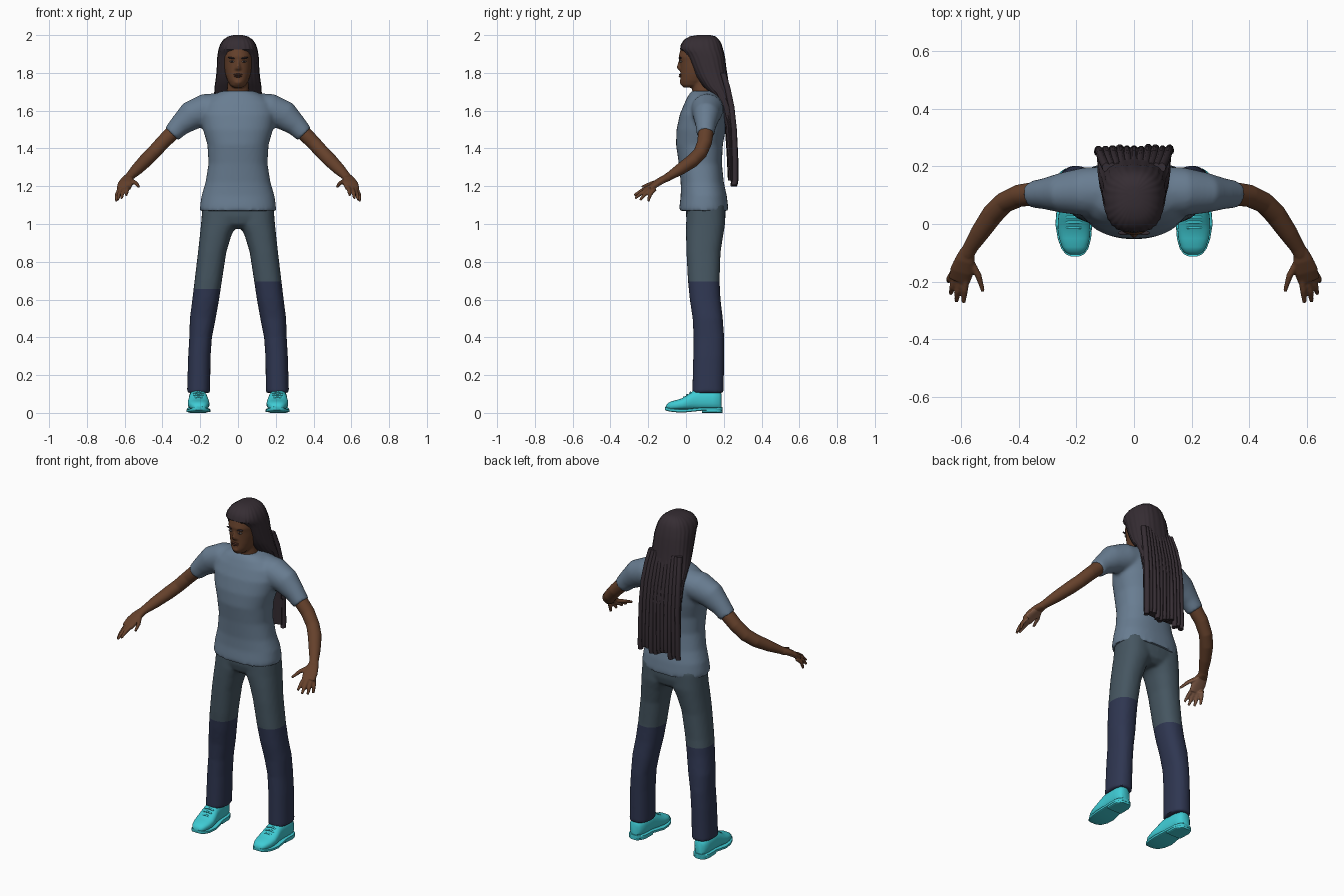
import bpy, bmesh, math, random
from mathutils import Vector

random.seed(4)
UP = Vector((0, 0, 1))


def material(name, r, g, b):
    m = bpy.data.materials.new(name)
    m.diffuse_color = (r, g, b, 1)
    return m


SKIN = material("brown skin", 0.13, 0.052, 0.024)
PALM = material("palm skin", 0.26, 0.125, 0.075)
LIPS = material("lips", 0.085, 0.032, 0.02)
HAIR = material("dark hair", 0.036, 0.026, 0.033)
SHIRT = material("blue grey shirt", 0.14, 0.205, 0.285)
SLATE = material("slate trousers", 0.06, 0.092, 0.118)
NAVY = material("navy trousers", 0.028, 0.037, 0.082)
CYAN = material("cyan shoes", 0.05, 0.6, 0.66)
WHITE = material("eye white", 0.3, 0.25, 0.22)


def loft(bm, sections, n=28, p=2.0, ridge=0.0, waves=0):
    """Skin superellipse sections (centre, u, v) and cap both ends."""
    rings = []
    for c, u, v in sections:
        ring = []
        for i in range(n):
            a = 2 * math.pi * i / n
            s, t = math.cos(a), math.sin(a)
            k = 1 + ridge * math.cos(waves * a)
            s = math.copysign(abs(s) ** (2 / p), s) * k
            t = math.copysign(abs(t) ** (2 / p), t) * k
            ring.append(bm.verts.new(Vector(c) + u * s + v * t))
        rings.append(ring)
    for r0, r1 in zip(rings, rings[1:]):
        for i in range(n):
            j = (i + 1) % n
            bm.faces.new((r0[i], r0[j], r1[j], r1[i]))
    bm.faces.new(rings[0][::-1])
    bm.faces.new(rings[-1])
    return rings


def level(z, x0, x1, y0, y1):
    """Horizontal section from its bounds."""
    return (((x0 + x1) / 2, (y0 + y1) / 2, z),
            Vector(((x1 - x0) / 2, 0, 0)), Vector((0, (y1 - y0) / 2, 0)))


def tube(bm, pts, n=16, p=2.0):
    """Loft along a path of (x, y, z, half width, half thickness)."""
    pos = [Vector(q[:3]) for q in pts]
    secs = []
    for i, q in enumerate(pts):
        t = (pos[min(i + 1, len(pts) - 1)] - pos[max(i - 1, 0)]).normalized()
        u = t.cross(UP).normalized()
        secs.append((pos[i], u * q[3], u.cross(t) * q[4]))
    loft(bm, secs, n, p)


def make(name, bm, mats, voxel=0, smooth=0, mirror=False, paint=None, cuts=()):
    bmesh.ops.recalc_face_normals(bm, faces=bm.faces)
    me = bpy.data.meshes.new(name)
    bm.to_mesh(me)
    bm.free()
    ob = bpy.data.objects.new(name, me)
    bpy.context.collection.objects.link(ob)
    if voxel:
        m = ob.modifiers.new("blend", 'REMESH')
        m.mode, m.voxel_size = 'VOXEL', voxel
        m = ob.modifiers.new("soften", 'SMOOTH')
        m.factor, m.iterations = 0.5, smooth
        ob.data = bpy.data.meshes.new_from_object(
            ob.evaluated_get(bpy.context.evaluated_depsgraph_get()))
        ob.data.name = name
        ob.modifiers.clear()
    ob.data.materials.clear()
    for m in mats:
        ob.data.materials.append(m)
    if paint:
        b = bmesh.new()
        b.from_mesh(ob.data)
        for z in cuts:
            bmesh.ops.bisect_plane(b, geom=b.verts[:] + b.edges[:] + b.faces[:],
                                   plane_co=(0, 0, z), plane_no=UP)
        b.normal_update()
        for f in b.faces:
            f.material_index = paint(f)
        b.to_mesh(ob.data)
        b.free()
    if mirror:
        ob.modifiers.new("mirror", 'MIRROR').use_mirror_merge = False
    bpy.ops.object.select_all(action='DESELECT')
    ob.select_set(True)
    bpy.context.view_layer.objects.active = ob
    bpy.ops.object.shade_smooth_by_angle(angle=math.radians(45))
    return ob


# Shirt: torso and sleeves blended together
bm = bmesh.new()
loft(bm, [level(z, -w, w, a, b) for z, w, a, b in (
    (1.07, .202, -.036, .224), (1.10, .2, -.034, .222), (1.15, .193, -.028, .216), (1.22, .172, -.028, .2),
    (1.32, .156, -.038, .19), (1.42, .162, -.053, .195), (1.50, .185, -.05, .21),
    (1.58, .2, -.033, .218), (1.64, .185, -.008, .212), (1.68, .14, .012, .2),
    (1.705, .085, .03, .17))], 40, 2.3)
for s in (1, -1):
    tube(bm, [(s * .08, .115, 1.62, .085, .075), (s * .17, .112, 1.605, .085, .085),
              (s * .25, .108, 1.572, .07, .078), (s * .31, .105, 1.52, .054, .057),
              (s * .352, .103, 1.475, .047, .048)], 24)
make("shirt", bm, [SHIRT], .01, 5)

# Trousers: hips and two legs, upper and lower cloth split at the knee
bm = bmesh.new()
loft(bm, [level(z, -w, w, a, b) for z, w, a, b in (
    (.975, .07, .04, .17), (1.0, .15, .01, .2), (1.04, .192, .0, .21), (1.12, .188, .0, .21))], 32, 2.4)
for s in (1, -1):
    loft(bm, [level(z, s * i, s * o, a, b) for z, i, o, a, b in (
        (.105, .148, .27, .033, .199), (.3, .145, .264, .038, .202), (.4, .138, .258, .04, .202),
        (.5, .118, .255, .035, .195), (.6, .1, .242, .02, .183), (.7, .085, .23, .01, .178),
        (.85, .062, .212, .002, .183), (.94, .035, .202, .0, .197), (1.0, .005, .196, .0, .207),
        (1.1, .005, .188, .005, .205))], 28, 2.3)
KNEE = (.655, .695)
make("trousers", bm, [SLATE, NAVY], .01, 4, cuts=KNEE,
     paint=lambda f: int(f.calc_center_median().z < KNEE[f.calc_center_median().x > 0]))

# Arm with hand, blended and mirrored
bm = bmesh.new()
tube(bm, [(.26, .106, 1.565, .04, .04), (.345, .105, 1.485, .041, .04), (.40, .098, 1.43, .039, .038),
          (.45, .075, 1.375, .037, .037), (.49, .035, 1.335, .038, .036), (.535, -.03, 1.29, .033, .031),
          (.567, -.08, 1.258, .026, .023), (.58, -.105, 1.244, .026, .02)], 20)
tube(bm, [(.577, -.09, 1.248, .024, .02), (.587, -.125, 1.234, .034, .019),
          (.597, -.16, 1.212, .041, .018), (.606, -.195, 1.186, .038, .014)], 20, 2.4)
for base, mid, tip in (((.582, -.18, 1.2), (.588, -.232, 1.178), (.592, -.274, 1.152)),
                       ((.6, -.185, 1.192), (.612, -.235, 1.165), (.617, -.27, 1.136)),
                       ((.615, -.18, 1.186), (.63, -.218, 1.157), (.637, -.243, 1.126)),
                       ((.625, -.165, 1.186), (.641, -.19, 1.157), (.645, -.2, 1.12)),
                       ((.57, -.125, 1.232), (.54, -.18, 1.216), (.524, -.234, 1.196))):
    tube(bm, [(*base, .0125, .0125), (*mid, .0115, .011), (*tip, .007, .007)], 12)
make("arm", bm, [SKIN, PALM], .0045, 3, True,
     paint=lambda f: int(f.calc_center_median().y < -.115 and f.normal.z < -.45))

# Head, nose and neck
bm = bmesh.new()
loft(bm, [level(z, -w, w, a, b) for z, w, a, b in (
    (1.722, .024, -.012, .05), (1.735, .042, -.024, .09), (1.76, .056, -.03, .13),
    (1.79, .066, -.03, .15), (1.83, .074, -.031, .17), (1.862, .077, -.033, .18),
    (1.885, .078, -.039, .18), (1.93, .074, -.028, .17), (1.965, .05, .01, .14))], 32, 2.2)
loft(bm, [level(z, -w, w, a, b) for z, w, a, b in (
    (1.64, .09, .04, .17), (1.69, .062, .035, .15), (1.73, .055, .03, .14), (1.79, .055, .03, .14))], 24)
loft(bm, [level(z, -w, w, a, 0) for z, w, a in (
    (1.812, .012, -.032), (1.82, .02, -.046), (1.83, .015, -.05), (1.855, .009, -.043), (1.88, .008, -.036))], 12)
loft(bm, [level(z, -w, w, a, 0) for z, w, a in (
    (1.735, .016, -.026), (1.75, .024, -.036), (1.765, .016, -.03))], 12)
make("head", bm, [SKIN], .006, 3)


# Lips, eyes and brows laid on the face
def bead(name, mat, x, y, z, w, d, h, mirror, tilt=0):
    b = bmesh.new()
    bmesh.ops.create_uvsphere(b, u_segments=14, v_segments=8, radius=1)
    for v in b.verts:
        v.co = Vector((x + v.co.x * w, y + v.co.y * d, z + v.co.z * h + tilt * v.co.x * w))
    make(name, b, [mat], mirror=mirror)


bead("upper_lip", LIPS, 0, -.029, 1.791, .024, .0085, .005, False)
bead("lower_lip", LIPS, 0, -.029, 1.782, .021, .0095, .006, False)
bead("eye", WHITE, .032, -.0275, 1.86, .013, .0065, .005, True)
bead("iris", HAIR, .032, -.031, 1.86, .006, .005, .005, True)
bead("brow", HAIR, .035, -.031, 1.879, .02, .008, .0045, True, .12)

# Long hair: ridged cap falling into a back sheet
bm = bmesh.new()
loft(bm, [level(z, -w, w, a, b) for z, w, a, b in (
    (2.0, .022, .06, .13), (1.993, .052, .02, .155), (1.975, .078, -.01, .175),
    (1.95, .094, -.026, .188), (1.925, .102, -.03, .195), (1.908, .105, -.012, .2),
    (1.88, .109, .004, .206), (1.83, .111, .025, .212), (1.78, .115, .05, .22), (1.73, .122, .085, .228),
    (1.69, .125, .13, .236), (1.62, .126, .175, .252), (1.52, .128, .205, .264),
    (1.38, .130, .215, .266), (1.23, .130, .222, .264))], 96, 2.5, .012, 24)
make("hair", bm, [HAIR])

# Flat locks with ragged ends over the back
bm = bmesh.new()
for i in range(11):
    x = -.12 + .024 * i
    e = random.uniform(1.195, 1.235)
    k = random.uniform(-.004, .004)
    ends = ((1.80, .80, .196), (1.72, .9, .22), (1.62, .97, .241), (1.5, 1, .254),
            (1.35, 1.02, .258 + k), (e + .03, 1.03, .259 + k), (e, 1.04, .254 + k))
    loft(bm, [((x * f, y, z), Vector((.0145, 0, 0)), Vector((0, .016, 0))) for z, f, y in ends], 10)
make("hair_locks", bm, [HAIR])


# Shoes: upper, welted sole, heel and laces
def along(y, cx, w, z0, z1):
    return ((cx, y, (z0 + z1) / 2), Vector((w, 0, 0)), Vector((0, 0, (z1 - z0) / 2)))


bm = bmesh.new()
loft(bm, [along(y, .205 + .04 * (y + .1), w, .014, z) for y, w, z in (
    (-.106, .018, .036), (-.098, .032, .05), (-.08, .044, .061), (-.05, .053, .068), (-.02, .057, .078),
    (.01, .055, .097), (.04, .05, .118), (.07, .047, .125), (.14, .046, .122), (.175, .038, .115),
    (.188, .024, .1))], 28, 2.5)
make("shoe_upper", bm, [CYAN], mirror=True)
bm = bmesh.new()
loft(bm, [along(y, .205 + .04 * (y + .1), w, z, z + .018) for y, w, z in (
    (-.112, .016, .016), (-.105, .032, .012), (-.085, .047, .007), (-.05, .058, .003), (0, .064, .003),
    (.05, .058, .008), (.09, .053, .012), (.15, .052, .012), (.18, .041, .012), (.193, .022, .012))], 20, 6)
loft(bm, [along(y, .205 + .04 * (y + .1), w, 0, .022) for y, w in (
    (.085, .05), (.15, .051), (.18, .04), (.192, .021))], 20, 6)
make("shoe_sole", bm, [CYAN], mirror=True)
bm = bmesh.new()
for y, z in ((-.012, .083), (.006, .096), (.024, .108)):
    loft(bm, [((.209 + d, y, z - 9 * d * d), Vector((0, .005, 0)), Vector((0, 0, .005)))
              for d in (-.028, -.014, 0, .014, .028)], 8)
make("shoe_laces", bm, [CYAN], mirror=True)
